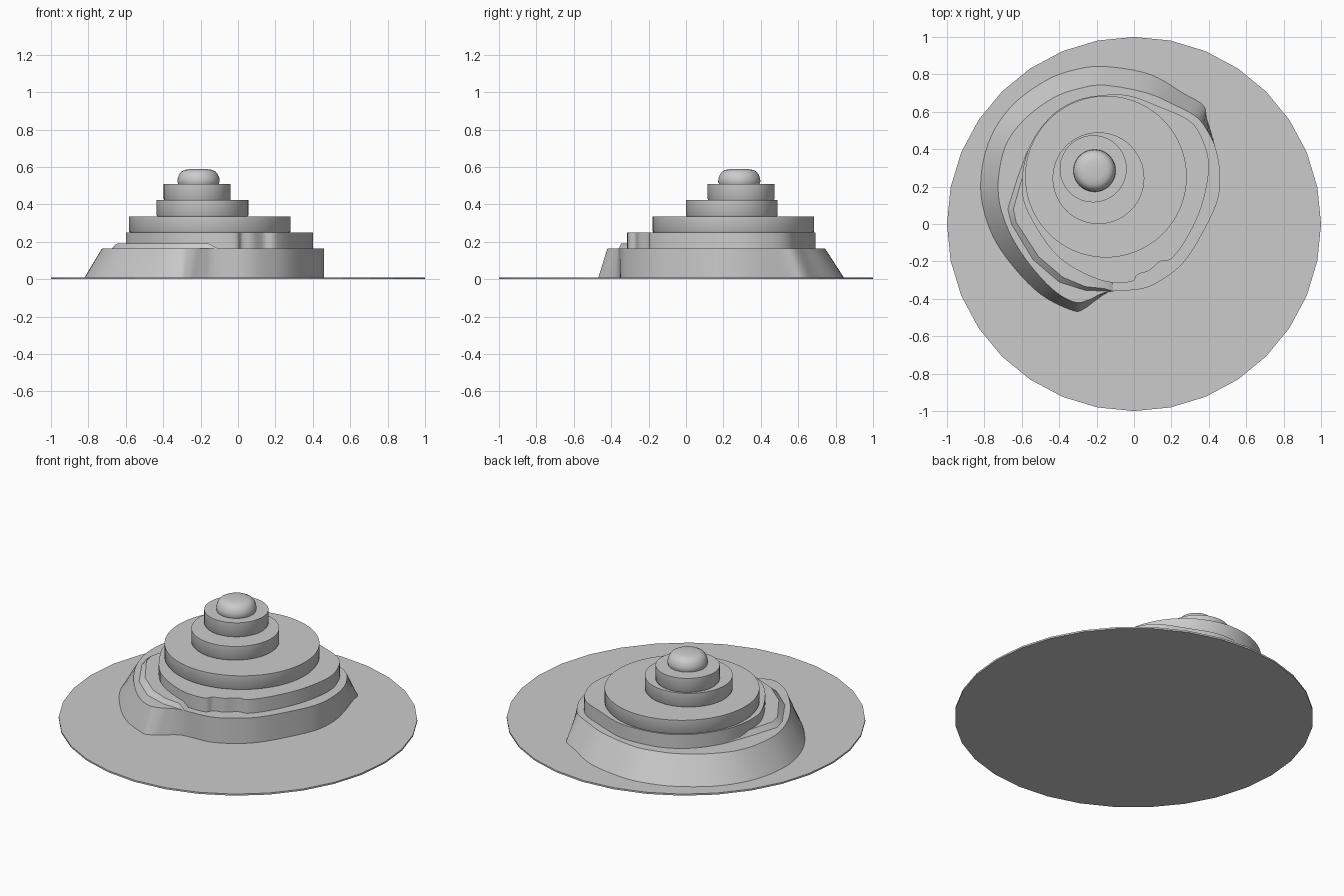
import bpy, math
from mathutils import Vector

if "Cube" in bpy.data.objects:
    bpy.data.objects.remove(bpy.data.objects["Cube"])


def finish(name, verts, faces, smooth=True):
    mesh = bpy.data.meshes.new(name)
    mesh.from_pydata(verts, [], faces)
    mesh.update()
    obj = bpy.data.objects.new(name, mesh)
    bpy.context.collection.objects.link(obj)
    bpy.ops.object.select_all(action='DESELECT')
    obj.select_set(True)
    bpy.context.view_layer.objects.active = obj
    bpy.ops.object.mode_set(mode='EDIT')
    bpy.ops.mesh.select_all(action='SELECT')
    bpy.ops.mesh.normals_make_consistent(inside=False)
    bpy.ops.object.mode_set(mode='OBJECT')
    if smooth:
        bpy.ops.object.shade_smooth_by_angle(angle=math.radians(35))
    return obj


def curve_loop(points, steps=5):
    """Closed smooth curve through the given 2D points."""
    pts = [Vector(p) for p in points]
    n, out = len(pts), []
    for i in range(n):
        a, b, c, d = (pts[(i + k) % n] for k in (-1, 0, 1, 2))
        for s in range(steps):
            t = s / steps
            out.append(0.5 * (2 * b + (c - a) * t + (2 * a - 5 * b + 4 * c - d) * t * t
                              + (3 * b - a - 3 * c + d) * t ** 3))
    return out


def loft(name, rings, smooth=True):
    """Skin a stack of (2D loop, height) rings and cap both ends."""
    n = len(rings[0][0])
    verts = [(p[0], p[1], z) for loop, z in rings for p in loop]
    faces = [(r * n + i, r * n + (i + 1) % n, (r + 1) * n + (i + 1) % n, (r + 1) * n + i)
             for r in range(len(rings) - 1) for i in range(n)]
    faces += [tuple(range(n))[::-1], tuple(range((len(rings) - 1) * n, len(rings) * n))]
    return finish(name, verts, faces, smooth)


def circle(x, y, r, n=96):
    return [(x + r * math.sin(math.tau * i / n), y + r * math.cos(math.tau * i / n))
            for i in range(n)]


# Thin 32-sided ground disc
disc = circle(0, 0, 1, 32)
loft("ground_disc", [(disc, 0), (disc, 0.01)], False)

# Lowest tier: sloping at the back and left, upright at the right and front
slope_foot = [(-0.12, -0.36), (-0.2, -0.405), (-0.27, -0.455), (-0.33, -0.462), (-0.5, -0.375),
              (-0.66, -0.21), (-0.77, -0.03), (-0.82, 0.19), (-0.78, 0.43), (-0.66, 0.625),
              (-0.475, 0.765), (-0.315, 0.825), (-0.155, 0.842), (0.085, 0.80), (0.27, 0.695),
              (0.37, 0.635), (0.39, 0.56)]
slope_top = [(-0.12, -0.36), (-0.18, -0.375), (-0.24, -0.405), (-0.32, -0.417), (-0.44, -0.345),
             (-0.585, -0.18), (-0.685, 0.0), (-0.727, 0.19), (-0.69, 0.41), (-0.585, 0.56),
             (-0.43, 0.675), (-0.29, 0.725), (-0.155, 0.742), (0.07, 0.70), (0.23, 0.63),
             (0.33, 0.575), (0.385, 0.51)]
upright = [(0.435, 0.41), (0.46, 0.27), (0.445, 0.12), (0.36, -0.06), (0.27, -0.2),
           (0.17, -0.285), (0.05, -0.345)]
loft("lower_tier", [(curve_loop(slope_foot + upright), 0.01),
                    (curve_loop(slope_top + upright), 0.165)])

# Second tier with a shallow notch at the front
second = [(-0.155, 0.69), (-0.02, 0.685), (0.14, 0.625), (0.30, 0.55), (0.375, 0.43), (0.40, 0.29),
          (0.36, 0.09), (0.28, -0.08), (0.20, -0.185), (0.14, -0.20), (0.08, -0.25), (0.02, -0.27),
          (-0.02, -0.31), (-0.18, -0.30), (-0.40, -0.18), (-0.55, 0.03), (-0.60, 0.19),
          (-0.565, 0.40), (-0.45, 0.57), (-0.31, 0.66)]
second_loop = curve_loop(second)
loft("second_tier", [(second_loop, 0.165), (second_loop, 0.25)])

# Low side ledge, ramped down at its front end
ledge_inner = [(-0.15, -0.27), (-0.38, -0.16), (-0.54, 0.08), (-0.54, 0.40)]
ledge_foot = [(-0.57, 0.39), (-0.625, 0.24), (-0.675, 0.08), (-0.655, 0.0), (-0.54, -0.19),
              (-0.40, -0.31), (-0.26, -0.355), (-0.11, -0.36), (-0.12, -0.29)]
ledge_top = [(-0.56, 0.39), (-0.60, 0.24), (-0.645, 0.08), (-0.63, 0.01), (-0.51, -0.175),
             (-0.38, -0.285), (-0.26, -0.335), (-0.16, -0.345), (-0.16, -0.29)]
loft("side_ledge", [(ledge_inner + ledge_foot, 0.165), (ledge_inner + ledge_top, 0.192)])

# Round upper tiers
for name, x, y, r, z0, z1 in [("third_tier", -0.15, 0.253, 0.432, 0.25, 0.336),
                              ("fourth_tier", -0.19, 0.245, 0.245, 0.336, 0.422),
                              ("fifth_tier", -0.218, 0.295, 0.179, 0.422, 0.51)]:
    loft(name, [(circle(x, y, r - 0.004), z0), (circle(x, y, r), z0 + 0.006),
                (circle(x, y, r), z1)])

# Rounded cap on the summit
cap = [(0.108, 0.508), (0.113, 0.522), (0.111, 0.54), (0.104, 0.559), (0.092, 0.575),
       (0.075, 0.584), (0.05, 0.588), (0.02, 0.59), (0.004, 0.59)]
loft("summit_cap", [(circle(-0.211, 0.285, r, 64), z) for r, z in cap])
